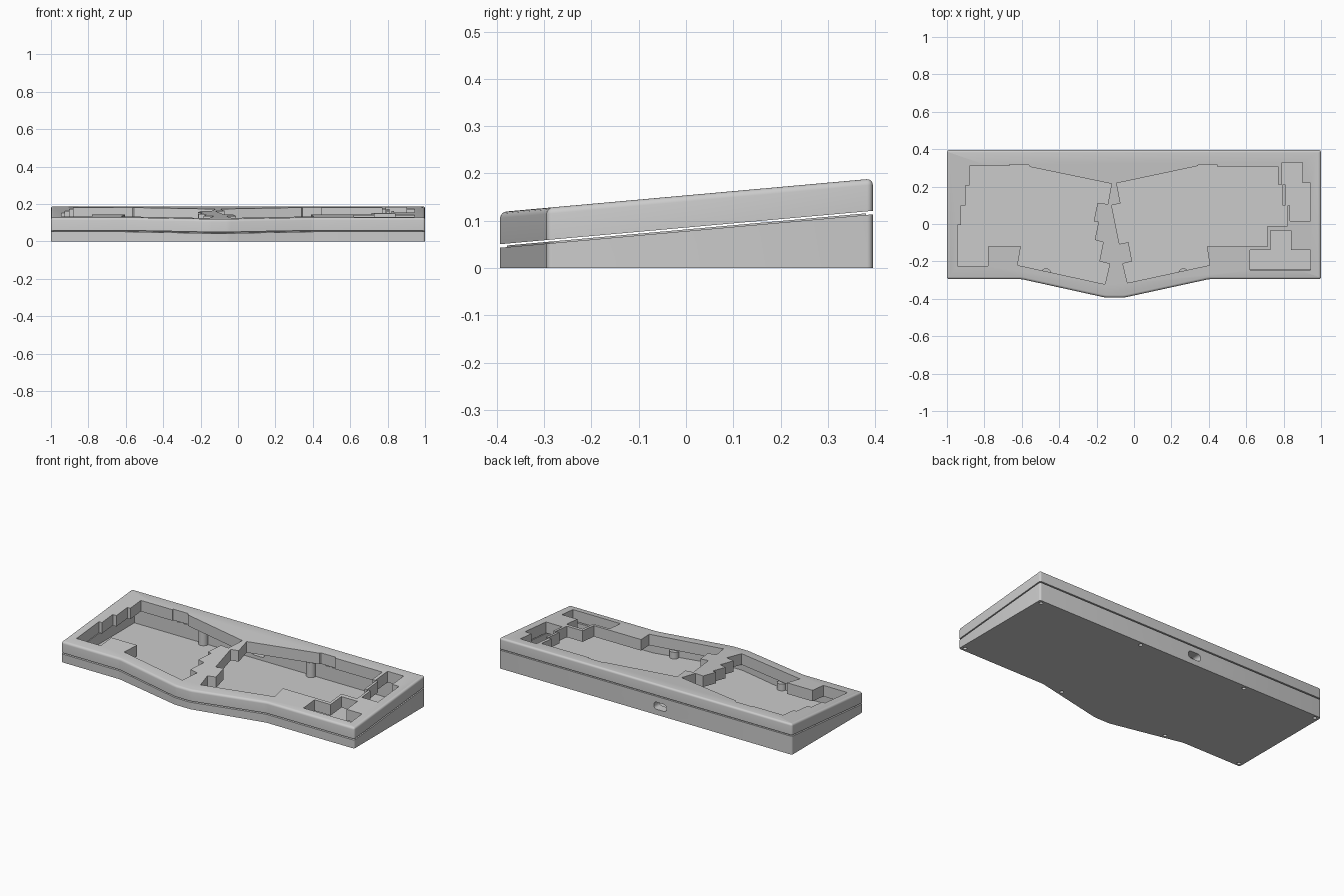
import bpy, bmesh, math
from mathutils import Vector

if "Cube" in bpy.data.objects:
    bpy.data.objects.remove(bpy.data.objects["Cube"])

SLOPE = 0.0895          # tilt of the typing plane


def tilt(h):
    return lambda y: h + SLOPE * y


def flat(h):
    return lambda y: h


def inset(pts, d):
    """Mitred inward offset of a counter-clockwise outline."""
    out, n = [], len(pts)
    for i in range(n):
        p0, p, p1 = (Vector(pts[(i + k) % n]) for k in (-1, 0, 1))
        a, b = (p - p0).normalized(), (p1 - p).normalized()
        na, nb = Vector((-a.y, a.x)), Vector((-b.y, b.x))
        out.append(tuple(p + (na + nb) * d / (1 + na.dot(nb))))
    return out


def prism(name, pts, low, high, corner=0, rim=0):
    """Extruded outline whose ends may be tilted, with rounded corners and top rim."""
    bm = bmesh.new()
    bottom = [bm.verts.new((x, y, low(y))) for x, y in pts]
    top = [bm.verts.new((x, y, high(y))) for x, y in pts]
    n = len(pts)
    bm.faces.new(bottom)
    bm.faces.new(top)
    for i in range(n):
        j = (i + 1) % n
        bm.faces.new((bottom[i], bottom[j], top[j], top[i]))
    bmesh.ops.recalc_face_normals(bm, faces=bm.faces)
    if corner:
        edges = [e for e in bm.edges
                 if (e.verts[0].co - e.verts[1].co).xy.length < 1e-5]
        bmesh.ops.bevel(bm, geom=edges, offset=corner, segments=4,
                        profile=0.5, affect='EDGES')
    if rim:
        bm.normal_update()
        cap = max(bm.faces, key=lambda f: f.normal.z)
        bmesh.ops.bevel(bm, geom=list(cap.edges), offset=rim, segments=4,
                        profile=0.5, affect='EDGES')
    mesh = bpy.data.meshes.new(name)
    bm.to_mesh(mesh)
    bm.free()
    obj = bpy.data.objects.new(name, mesh)
    bpy.context.collection.objects.link(obj)
    return obj


def combine(obj, other, operation='DIFFERENCE'):
    """Boolean with a helper object, applied at once."""
    mod = obj.modifiers.new("bool", 'BOOLEAN')
    mod.operation, mod.solver, mod.object = operation, 'EXACT', other
    bpy.context.view_layer.objects.active = obj
    bpy.ops.object.modifier_apply(modifier=mod.name)
    bpy.data.objects.remove(other)


def circle(x, y, r, n=24):
    return [(x + r * math.cos(2 * math.pi * i / n),
             y + r * math.sin(2 * math.pi * i / n)) for i in range(n)]


def rect(x0, y0, x1, y1):
    return [(x0, y0), (x1, y0), (x1, y1), (x0, y1)]


# Outer case outline, counter-clockwise
OUTLINE = [(-1, 0.395), (-1, -0.295), (-0.6, -0.295), (-0.155, -0.393),
           (-0.05, -0.393), (0.4, -0.295), (1, -0.295), (1, 0.395)]

# Key openings of the top frame
LEFT_KEYS = [(-.88, .31), (-.665, .31), (-.665, .318), (-.565, .318), (-.555, .305),
             (-.12, .215), (-.14, .107), (-.195, .112), (-.215, .015), (-.19, .01),
             (-.21, -.085), (-.165, -.098), (-.185, -.2), (-.13, -.213), (-.155, -.322),
             (-.623, -.22), (-.605, -.12), (-.78, -.12), (-.78, -.225), (-.945, -.225),
             (-.945, -.005), (-.925, -.005), (-.925, .1), (-.9, .1), (-.9, .207), (-.88, .207)]
RIGHT_KEYS = [(-.093, .218), (.34, .31), (.345, .318), (.445, .318), (.445, .308),
              (.77, .308), (.77, .21), (.795, .21), (.795, .1), (.82, .1), (.82, -.01),
              (.713, -.01), (.713, -.12), (.39, -.12), (.405, -.22), (-.035, -.315),
              (-.06, -.212), (-.01, -.2), (-.03, -.097), (-.078, -.107), (-.12, .1),
              (-.072, .11)]
SIDE_KEYS = [(.79, .33), (.9, .33), (.9, .22), (.945, .22), (.945, .015), (.835, .015),
             (.835, .1), (.81, .1), (.81, .21), (.79, .21)]
ARROW_KEYS = [(.73, -.035), (.84, -.035), (.84, -.14), (.945, -.14), (.945, -.247),
              (.62, -.247), (.62, -.14), (.73, -.14)]

# Top frame with rounded rim
top = prism("top_frame", OUTLINE, tilt(0.0855), tilt(0.1535), corner=0.012, rim=0.013)
for keys in (LEFT_KEYS, RIGHT_KEYS, SIDE_KEYS, ARROW_KEYS):
    combine(top, prism("cutter", keys, flat(-0.1), flat(0.4)))

# Wedge-shaped lower case with a raised inner lip
base = prism("lower_case", OUTLINE, flat(0), tilt(0.078), corner=0.012)
combine(base, prism("lip", inset(OUTLINE, 0.014), flat(0.02), tilt(0.0815)), 'UNION')
combine(base, prism("cavity", inset(OUTLINE, 0.055), flat(0.014), flat(0.4)))

# Gasket notches along the back lip
for start in (-0.88, 0.36):
    for i in range(8):
        x = start + i * 0.045
        combine(base, prism("notch", rect(x, 0.325, x + 0.025, 0.352),
                            tilt(0.068), flat(0.3)))

# Screw posts and screw holes
for x in (-0.47, 0.265):
    for y in (0.335, -0.265):
        combine(base, prism("post", circle(x, y, 0.028), flat(0.008), tilt(0.077)), 'UNION')
for x, back, front in ((-0.975, 0.372, -0.272), (-0.47, 0.372, -0.298),
                       (0.265, 0.372, -0.298), (0.975, 0.372, -0.272)):
    for y in (back, front):
        combine(base, prism("hole", circle(x, y, 0.011, 16), flat(-0.1), flat(0.025)))

# Rounded cable port through the back wall
port = prism("port", rect(-0.043, -0.022, 0.043, 0.022), flat(-0.06), flat(0.06), corner=0.018)
port.location = (-0.1, 0.37, 0.056)
port.rotation_euler = (math.pi / 2, 0, 0)
bpy.context.view_layer.update()
combine(base, port)

# Smooth only the rounded edges
for obj in (top, base):
    bpy.ops.object.select_all(action='DESELECT')
    obj.select_set(True)
    bpy.context.view_layer.objects.active = obj
    bpy.ops.object.shade_smooth_by_angle(angle=math.radians(25))
